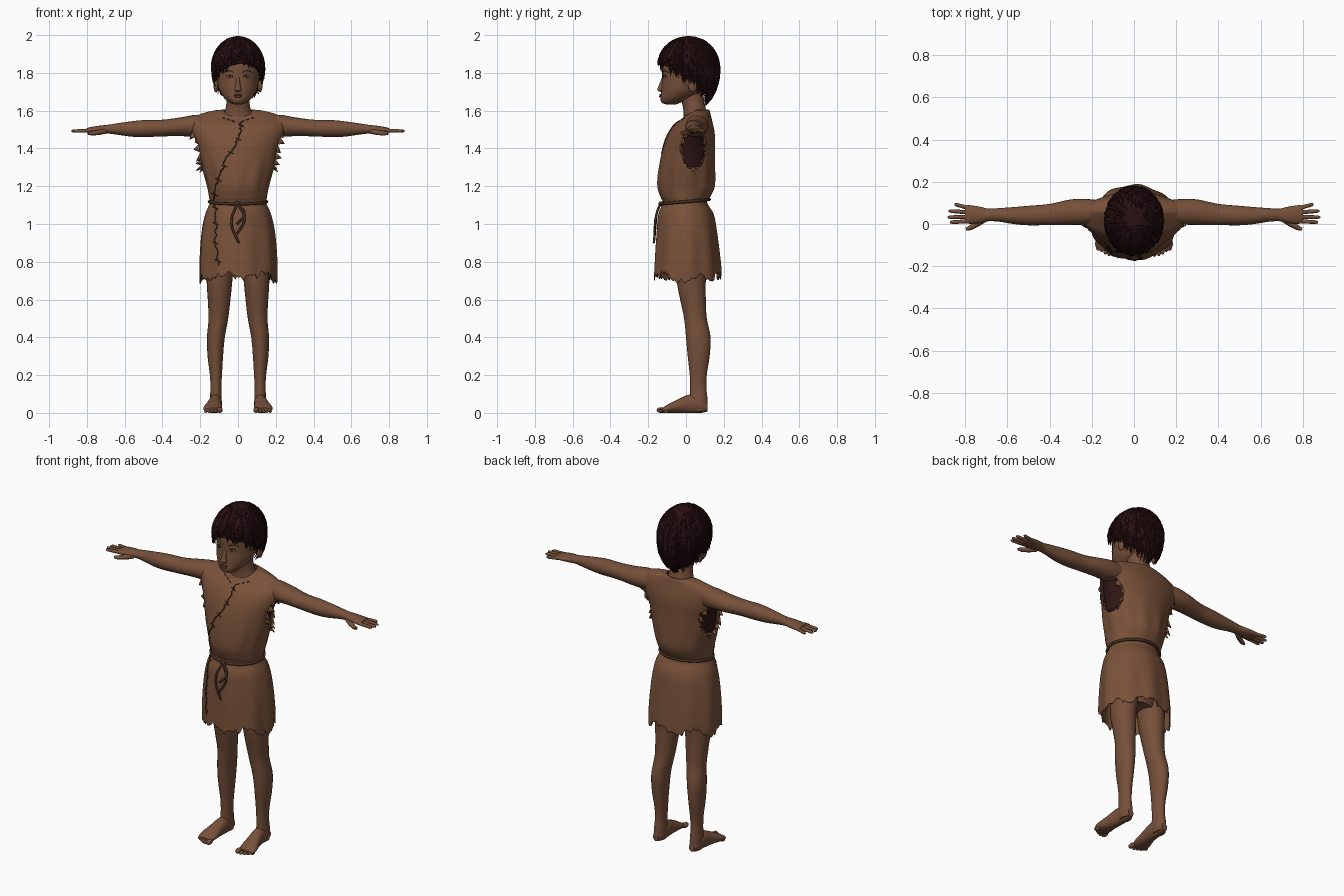
import bpy, bmesh, math, random
from math import sin, cos, pi
from mathutils import Vector
from mathutils.bvhtree import BVHTree

random.seed(4)
if "Cube" in bpy.data.objects:
    bpy.data.objects.remove(bpy.data.objects["Cube"])


def material(name, rgb):
    m = bpy.data.materials.new(name)
    m.use_nodes = True
    m.diffuse_color = (*rgb, 1)
    shader = m.node_tree.nodes["Principled BSDF"]
    shader.inputs["Base Color"].default_value = (*rgb, 1)
    shader.inputs["Roughness"].default_value = 0.8
    return m


SKIN = material("brown skin", (.18, .08, .042))
CLOTH = material("brown hide", (.19, .083, .041))
HAIR = material("dark hair", (.022, .005, .006))
LINING = material("dark lining", (.03, .008, .008))
CORD = material("dark cord", (.06, .028, .015))
LIPS = material("lips", (.13, .045, .03))
EYE = material("eye white", (.3, .22, .18))


def finish(name, bm, mat):
    """Turn a bmesh into a smooth shaded object."""
    bmesh.ops.recalc_face_normals(bm, faces=bm.faces)
    mesh = bpy.data.meshes.new(name)
    bm.to_mesh(mesh)
    bm.free()
    return place(name, mesh, mat)


def place(name, mesh, mat):
    mesh.materials.clear()
    mesh.materials.append(mat)
    obj = bpy.data.objects.new(name, mesh)
    bpy.context.collection.objects.link(obj)
    return obj


def blend(rings, k):
    """Smoothly interpolate ring values."""
    out = []
    for i in range(len(rings) - 1):
        p = [rings[max(0, min(len(rings) - 1, i + d))] for d in (-1, 0, 1, 2)]
        for j in range(k):
            t = j / k
            out.append([b + .5 * t * (c - a + t * (2*a - 5*b + 4*c - d + t * (3*(b - c) + d - a)))
                        for a, b, c, d in zip(*p)])
    return out + [list(rings[-1])]


def loft(name, rings, mat, axis="z", side=1, n=24, k=4, tweak=None, cap=True):
    """Skin elliptical rings (position, centre a, centre b, radius a, radius b)."""
    bm = bmesh.new()
    loops = []
    for t, ca, cb, ra, rb in blend(rings, k):
        loop = []
        for i in range(n):
            ang = 2 * pi * i / n
            a, b = ca + ra * cos(ang), cb + rb * sin(ang)
            co = Vector({"z": (a, b, t), "x": (t, a, b), "y": (a, t, b)}[axis])
            if tweak:
                co = tweak(co, ang)
            loop.append(bm.verts.new((co.x * side, co.y, max(co.z, 0))))
        loops.append(loop)
    for lo, hi in zip(loops, loops[1:]):
        for i in range(n):
            j = (i + 1) % n
            bm.faces.new((lo[i], lo[j], hi[j], hi[i]))
    if cap:
        bm.faces.new(loops[0])
        bm.faces.new(loops[-1])
    return finish(name, bm, mat)


def ball(name, centre, size, mat):
    bm = bmesh.new()
    bmesh.ops.create_uvsphere(bm, u_segments=16, v_segments=10, radius=1)
    bmesh.ops.scale(bm, vec=size, verts=bm.verts)
    bmesh.ops.translate(bm, vec=centre, verts=bm.verts)
    return finish(name, bm, mat)


def tubes(name, paths, radius, mat, taper=lambda t: 1, sides=1, closed=False):
    """Round cords along point paths, joined in one mesh."""
    cu = bpy.data.curves.new(name, "CURVE")
    cu.dimensions = "3D"
    cu.bevel_depth, cu.bevel_resolution, cu.use_fill_caps = radius, sides, True
    for path in paths:
        sp = cu.splines.new("POLY")
        sp.points.add(len(path) - 1)
        sp.use_cyclic_u = closed
        for i, (p, co) in enumerate(zip(sp.points, path)):
            p.co = (*co, 1)
            p.radius = taper(i / (len(path) - 1))
    tmp = bpy.data.objects.new(name + "_path", cu)
    mesh = bpy.data.meshes.new_from_object(tmp)
    bpy.data.objects.remove(tmp)
    return place(name, mesh, mat)


def surface(obj):
    bm = bmesh.new()
    bm.from_mesh(obj.data)
    tree = BVHTree.FromBMesh(bm)
    bm.free()
    return tree


def hit(tree, start, direction, lift=.003):
    """Point where a ray meets a surface, lifted slightly off it."""
    d = Vector(direction).normalized()
    p = tree.ray_cast(Vector(start), d)[0]
    return (p if p else Vector(start) + d) - d * lift


def thicken(obj, amount):
    mod = obj.modifiers.new("thickness", "SOLIDIFY")
    mod.thickness = amount


# Tunic with folds, ragged hem and sloping collar
tunic_rings = [(z, 0, cy, rx, ry) for z, cy, rx, ry in (
    (.73, .008, .205, .178), (.8, .008, .205, .173), (.95, .004, .195, .16),
    (1.05, 0, .175, .147), (1.11, -.005, .15, .118), (1.14, -.003, .153, .13),
    (1.2, .002, .163, .152), (1.3, .007, .19, .149), (1.4, .016, .215, .138),
    (1.48, .03, .245, .122), (1.54, .045, .258, .095), (1.58, .055, .205, .075),
    (1.602, .056, .12, .068), (1.605, .056, .075, .062))]
jags = [random.uniform(-.02, .015) for _ in range(97)]


def drape(co, ang):
    skirt = max(0, min(1, (1.1 - co.z) / .25))
    chest = max(0, 1 - abs(co.z - 1.25) / .15)
    fold = 1 + .022 * skirt * sin(9 * ang + 1) + .02 * chest * sin(11 * ang)
    hem = max(0, (.82 - co.z) / .09)
    collar = max(0, min(1, (co.z - 1.53) / .07)) * max(0, -sin(ang))
    rag = jags[round(ang / (2 * pi) * 96)] + .014 * sin(6 * ang) - .02 * abs(cos(ang)) ** 4
    return Vector((co.x * fold, co.y * fold, co.z + hem * rag - .035 * collar))


tunic = loft("tunic", tunic_rings, CLOTH, n=96, k=5, tweak=drape, cap=False)
cloth = surface(tunic)
loft("tunic_lining", [(z, x, y, rx * .92, ry * .92) for z, x, y, rx, ry in tunic_rings[6:11]],
     LINING, n=32)

# Armholes cut out with a torn edge
bm = bmesh.new()
bm.from_mesh(tunic.data)
torn = []
for f in bm.faces:
    c = f.calc_center_median()
    if abs(c.x) > .1 and ((c.y - .04) / .06) ** 2 + ((c.z - 1.4) / .1) ** 2 < random.uniform(.9, 1.3):
        torn.append(f)
bmesh.ops.delete(bm, geom=torn, context="FACES")
bm.to_mesh(tunic.data)
bm.free()
thicken(tunic, .006)


def torn_scraps(name, s):
    bm = bmesh.new()
    for i in range(16):
        a = 2 * pi * i / 16
        tri = [hit(cloth, (s, .04 + .068 * cos(b), 1.4 + .108 * sin(b)), (-s, 0, 0), 0)
               for b in (a - .2, a + .2)]
        tip = (tri[0] + tri[1]) / 2
        tip += Vector((s * random.uniform(.01, .035), -.015 * cos(a), -random.uniform(0, .03)))
        bm.faces.new([bm.verts.new(p) for p in (*tri, tip)])
    thicken(finish(name, bm, CLOTH), .005)


# Belt, knot, hanging ends and stitched front seam
def front(x, z, lift=.003):
    return hit(cloth, (x, -1, z), (0, 1, 0), lift)


belt = []
for i in range(64):
    a = 2 * pi * i / 64
    z = 1.118 + .012 * sin(a)
    belt.append(hit(cloth, (cos(a), sin(a), z), (-cos(a), -sin(a), 0), .004))
tubes("belt", [belt], .008, CORD, closed=True, sides=2)
ball("belt_knot", front(-.005, 1.106, .008), (.018, .014, .014), CORD)


def hanging(x, end, sway):
    return [front(x + sway * sin(3.5 * t / 10), 1.1 + (end - 1.1) * t / 10, .012) for t in range(11)]


tubes("belt_ends", [hanging(-.005, .9, -.03), hanging(0, .94, .035), hanging(.005, 1, .03)],
      .006, CORD, sides=2)
seam = [(.02, 1.54), (.0, 1.45), (-.06, 1.35), (-.1, 1.25), (-.13, 1.14),
        (-.115, 1.04), (-.12, .9), (-.1, .78)]
line = [(x + random.uniform(-.007, .007), z) for x, z in blend(seam, 7)]
tubes("front_seam", [[front(x, z, .001) for x, z in line]], .004, CORD)
tubes("seam_stitches", [[front(x - .014, z + .006), front(x + .014, z - .006)] for x, z in line[2::5]],
      .003, CORD)
tubes("collar_stitches", [[front(s * x, 1.535 + .35 * x), front(s * (x + .012), 1.54 + .35 * x)]
                          for s in (1, -1) for x in (.02, .045, .07)], .003, CORD)

# Body under the tunic, neck and head
loft("hips", [(.76, 0, .03, .1, .07), (.9, 0, .02, .145, .11), (1.08, 0, 0, .12, .09)], SKIN)
loft("neck", [(1.5, 0, .05, .11, .07), (1.56, 0, .052, .085, .065), (1.61, 0, .045, .066, .06),
              (1.66, 0, .035, .06, .06), (1.72, 0, .03, .06, .06)], SKIN)
head = loft("head", [(z, 0, (f + b) / 2, rx, (b - f) / 2) for z, f, b, rx in (
    (1.632, -.1, -.055, .018), (1.642, -.128, -.03, .042), (1.665, -.136, .03, .07),
    (1.69, -.133, .075, .09), (1.72, -.13, .1, .104), (1.76, -.126, .13, .111),
    (1.8, -.126, .145, .116), (1.86, -.122, .15, .118), (1.92, -.085, .13, .1),
    (1.965, -.02, .08, .05))], SKIN, n=32)
face = surface(head)


def on_face(x, z, lift=0):
    return hit(face, (x, -1, z), (0, 1, 0), lift)


loft("nose", [(1.7, 0, -.13, .012, .008), (1.711, 0, -.134, .019, .018),
              (1.73, 0, -.13, .013, .015), (1.775, 0, -.122, .008, .006)], SKIN)
ball("upper_lip", on_face(0, 1.684), (.024, .007, .005), LIPS)
ball("lower_lip", on_face(0, 1.675), (.02, .008, .006), LIPS)

# Hair cap that follows a slanted hairline
def hair_point(a, t, lift=0):
    f = (1 - cos(a)) / 2
    edge = 1.85 - .19 * f + .02 * max(0, cos(a)) * sin(a)
    end = math.acos((edge - 1.83) / (.165 if edge > 1.83 else .23))
    th = min(end * t, 2.6)
    r = sin(th)
    up = (.165 if cos(th) > 0 else .23) + lift
    return Vector(((.135 + lift) * r * sin(a), .016 - (.16 + lift) * r * cos(a), 1.83 + up * cos(th)))


bm = bmesh.new()
rows = [[bm.verts.new(hair_point(2 * pi * i / 40, max(.02, min(1, j / 12)), -.025 if j > 12 else 0))
         for i in range(40)] for j in range(14)]
for lo, hi in zip(rows, rows[1:]):
    for i in range(40):
        bm.faces.new((lo[i], lo[i - 1], hi[i - 1], hi[i]))
bm.faces.new(rows[0])
finish("hair_cap", bm, HAIR)

# Loose locks swept from the crown
locks = []
for _ in range(420):
    a, t0 = random.uniform(0, 2 * pi), random.uniform(.05, .65)
    t1, swirl, lift = random.uniform(.85, 1.1), random.uniform(-.1, .4), random.uniform(0, .012)
    locks.append([hair_point(a + swirl * u, t0 + (t1 - t0) * u, lift * u * u - .002)
                  for u in (i / 6 for i in range(7))])
tubes("hair_locks", locks, .008, HAIR, taper=lambda t: .3 + 2.2 * t * (1 - t) if t < .99 else .05)

# Paired parts
TOES = [(.096, -.142, .015), (.118, -.147, .01), (.136, -.14, .0095), (.153, -.13, .009), (.17, -.115, .009)]
FINGERS = [(.014, .008, .872), (.034, .032, .882), (.054, .062, .878), (.072, .094, .85)]
for s, side in ((1, "left_"), (-1, "right_")):
    torn_scraps(side + "armhole_scraps", s)
    loft(side + "arm", [
        (.14, .06, 1.52, .05, .05), (.22, .058, 1.52, .06, .058), (.3, .056, 1.515, .06, .05),
        (.4, .045, 1.508, .05, .044), (.5, .04, 1.505, .046, .045), (.57, .04, 1.503, .04, .04),
        (.64, .043, 1.503, .032, .03), (.69, .043, 1.502, .03, .023), (.73, .043, 1.5, .039, .021),
        (.78, .045, 1.497, .044, .016), (.8, .046, 1.496, .04, .011)], SKIN, "x", s)
    tubes(side + "fingers", [[(s * (.77 + (tip - .77) * u), y0 + (y1 - y0) * u, 1.496 - .004 * u)
                              for u in (0, .3, .6, .9, 1)] for y0, y1, tip in FINGERS],
          .0105, SKIN, taper=lambda t: 1 - .25 * t if t < .9 else .4, sides=3)
    tubes(side + "thumb", [[(s * .705, .025, 1.492), (s * .74, .002, 1.484),
                            (s * .775, -.018, 1.48), (s * .795, -.025, 1.48)]],
          .015, SKIN, taper=lambda t: 1 - .5 * t * t, sides=3)
    loft(side + "leg", [
        (.86, .09, .03, .075, .09), (.7, .098, .028, .068, .077), (.6, .1, .037, .06, .068),
        (.5, .104, .05, .052, .06), (.4, .117, .065, .047, .065), (.3, .12, .067, .041, .058),
        (.2, .117, .065, .032, .045), (.13, .117, .065, .029, .043), (.06, .118, .068, .032, .047),
        (.01, .118, .07, .028, .042)], SKIN, "z", s)
    loft(side + "foot", [
        (.115, .118, .03, .018, .022), (.08, .118, .04, .032, .04), (.02, .12, .047, .035, .05),
        (-.04, .127, .036, .042, .037), (-.09, .134, .024, .05, .024), (-.125, .134, .015, .042, .012)],
        SKIN, "y", s)
    for i, (x, y, r) in enumerate(TOES):
        ball(f"{side}toe_{i + 1}", (s * x, y + .012, r), (r, r * 1.7, r), SKIN)
    ball(side + "ear", (s * .117, .035, 1.735), (.013, .024, .038), SKIN)
    ball(side + "eye", on_face(s * .045, 1.779), (.016, .004, .007), EYE)
    ball(side + "iris", on_face(s * .045, 1.779, .002), (.007, .004, .007), HAIR)
    tubes(side + "eyelid", [[on_face(s * (.027 + .036 * u), 1.78 + .009 * sin(pi * u), .002)
                             for u in (0, .25, .5, .75, 1)]], .0025, CORD)
    tubes(side + "eyebrow", [[on_face(s * (.022 + .052 * u), 1.802 + .01 * sin(pi * u))
                              for u in (0, .25, .5, .75, 1)]], .003, CORD)

# Smooth shading with crisp edges kept
for obj in bpy.context.collection.objects:
    obj.select_set(obj.type == "MESH")
    if obj.type == "MESH":
        bpy.context.view_layer.objects.active = obj
bpy.ops.object.shade_smooth_by_angle(angle=math.radians(50))
